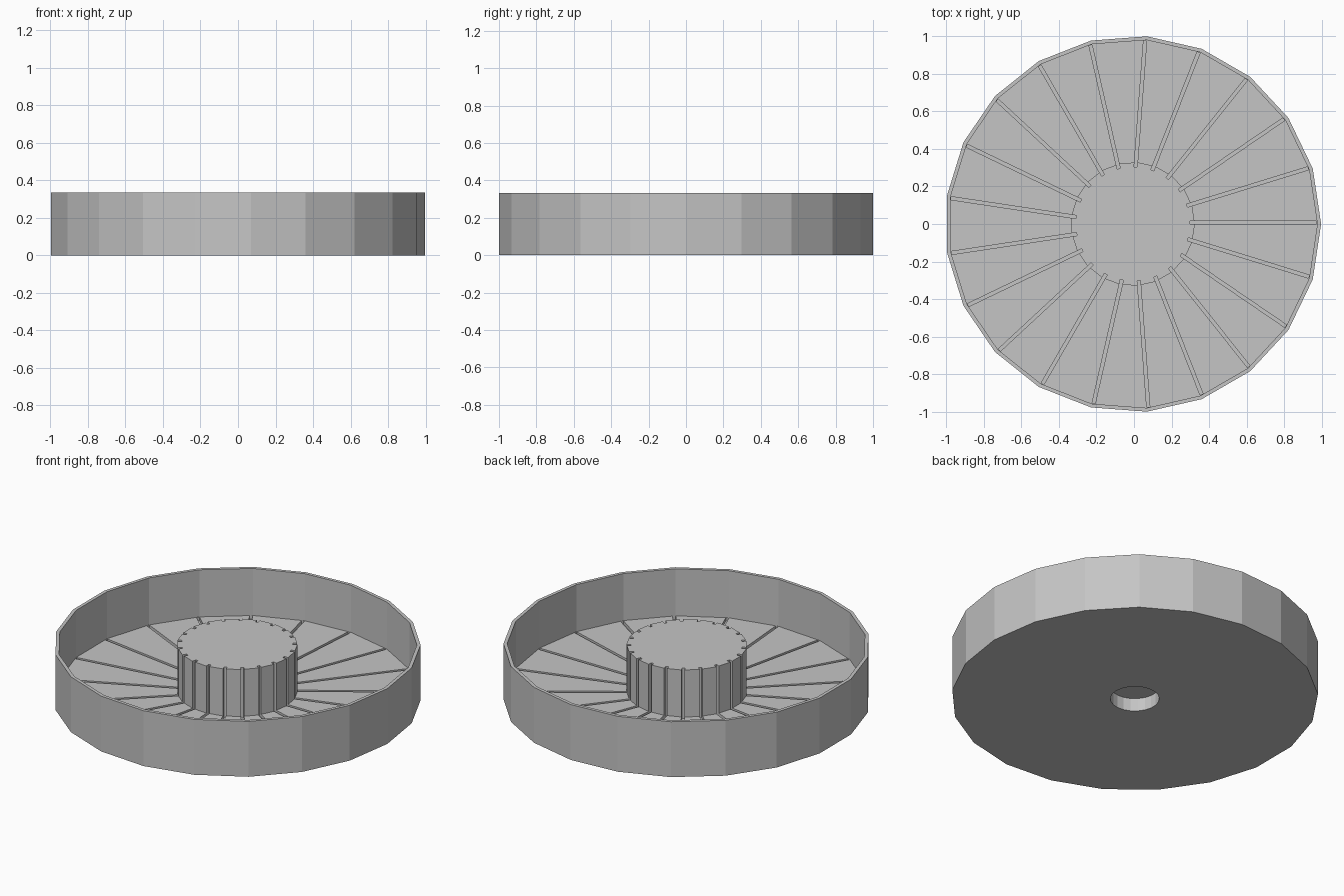
import bpy, bmesh
from math import cos, sin, tau

SIDES = 21
RADIUS = 1.003
INNER = 0.983
HEIGHT = 0.334
FLOOR = 0.05
HUB = 0.33
BORE = 0.134
CENTRE_X = -0.0056      # an odd-sided outline is not symmetric in x

cube = bpy.data.objects.get("Cube")
if cube:
    bpy.data.objects.remove(cube, do_unlink=True)

grey = bpy.data.materials.new("grey plastic")
grey.use_nodes = True
grey.diffuse_color = (0.56, 0.56, 0.56, 1)
grey.node_tree.nodes["Principled BSDF"].inputs["Base Color"].default_value = grey.diffuse_color


def add_object(name, bm):
    bmesh.ops.recalc_face_normals(bm, faces=bm.faces)
    mesh = bpy.data.meshes.new(name)
    bm.to_mesh(mesh)
    bm.free()
    mesh.materials.append(grey)
    obj = bpy.data.objects.new(name, mesh)
    obj.location.x = CENTRE_X
    bpy.context.collection.objects.link(obj)
    return obj


def lathe(name, profile):
    """Turn a closed (radius, z) profile; radius 0 points become poles."""
    bm = bmesh.new()
    rings = []
    for r, z in profile:
        if r == 0:
            rings.append([bm.verts.new((0, 0, z))] * SIDES)
        else:
            rings.append([bm.verts.new((r * cos(tau * i / SIDES), r * sin(tau * i / SIDES), z))
                          for i in range(SIDES)])
    for a, b in zip(rings, rings[1:] + rings[:1]):
        for i in range(SIDES):
            j = (i + 1) % SIDES
            corners = list(dict.fromkeys((a[i], a[j], b[j], b[i])))
            if len(corners) > 2:
                bm.faces.new(corners)
    return add_object(name, bm)


def radial_slots(name, r0, r1, width, z0, z1):
    """One box per side, starting on each radial line."""
    bm = bmesh.new()
    for i in range(SIDES):
        c, s = cos(tau * i / SIDES), sin(tau * i / SIDES)
        verts = bmesh.ops.create_cube(bm, size=1)["verts"]
        for v in verts:
            x = r0 + (v.co.x + 0.5) * (r1 - r0)
            y = (v.co.y + 0.5) * width
            v.co = (x * c - y * s, x * s + y * c, z0 + (v.co.z + 0.5) * (z1 - z0))
    return add_object(name, bm)


# Round tray: bored base plate with a thin upright wall
tray = lathe("tray", [(BORE, 0), (RADIUS, 0), (RADIUS, HEIGHT),
                      (INNER, HEIGHT), (INNER, FLOOR), (BORE, FLOOR)])

# Central hub with a shallow blind recess continuing the bore
hub = lathe("hub", [(0, 0.078), (BORE, 0.078), (BORE, FLOOR),
                    (HUB, FLOOR), (HUB, HEIGHT), (0, HEIGHT)])

# Slots run up the hub and out along the floor
cutter = radial_slots("slot_cutter", 0.304, 0.979, 0.017, 0.03, 0.4)
cutter.hide_render = True
for part in (tray, hub):
    mod = part.modifiers.new("slots", "BOOLEAN")
    mod.operation = "DIFFERENCE"
    mod.solver = "EXACT"
    mod.object = cutter

# Bake the cuts and drop the cutter
bpy.context.view_layer.update()
graph = bpy.context.evaluated_depsgraph_get()
for part in (tray, hub):
    cut = bpy.data.meshes.new_from_object(part.evaluated_get(graph))
    part.modifiers.clear()
    part.data = cut
bpy.data.objects.remove(cutter, do_unlink=True)
